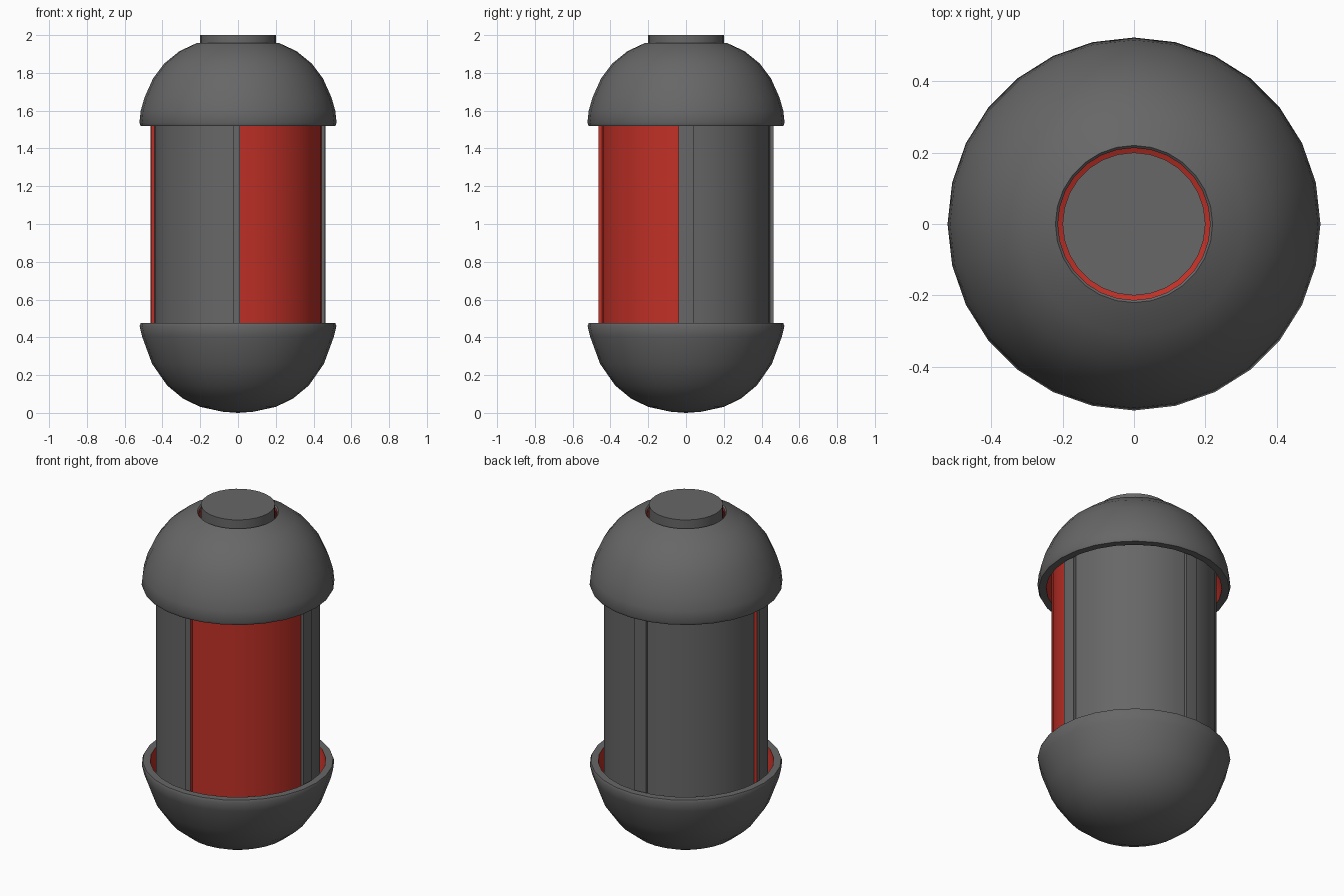
import bpy, bmesh, math

if "Cube" in bpy.data.objects:
    bpy.data.objects.remove(bpy.data.objects["Cube"])

def material(name, rgb):
    m = bpy.data.materials.new(name)
    m.diffuse_color = (*rgb, 1)
    m.use_nodes = True
    m.node_tree.nodes["Principled BSDF"].inputs["Base Color"].default_value = m.diffuse_color
    return m

GREY = material("dark grey", (0.135, 0.135, 0.135))
RED = material("red", (0.53, 0.03, 0.02))

def sweep(name, profile, mats, start=0, end=360, steps=28, closed=True, rule=None):
    """Turn an (r, z) profile about z between two azimuths (degrees)."""
    bm = bmesh.new()
    full = end - start >= 360
    rings = []
    for i in range(steps if full else steps + 1):
        a = math.radians(start + (end - start) * i / steps)
        rings.append([bm.verts.new((r * math.cos(a), r * math.sin(a), z)) for r, z in profile])
    n = len(profile)
    for i in range(steps):
        p, q = rings[i], rings[(i + 1) % len(rings)]
        for j in range(n if closed else n - 1):
            k = (j + 1) % n
            f = bm.faces.new((p[j], q[j], q[k], p[k]))
            if rule:
                f.material_index = rule(j)
    if not full:
        # end caps; the second material, if any, colours them
        for ring in (rings[0], rings[-1]):
            bm.faces.new(ring).material_index = len(mats) - 1
    bmesh.ops.remove_doubles(bm, verts=bm.verts, dist=1e-5)
    bmesh.ops.recalc_face_normals(bm, faces=bm.faces)
    me = bpy.data.meshes.new(name)
    bm.to_mesh(me)
    bm.free()
    for m in mats:
        me.materials.append(m)
    ob = bpy.data.objects.new(name, me)
    bpy.context.collection.objects.link(ob)
    bpy.ops.object.select_all(action='DESELECT')
    ob.select_set(True)
    bpy.context.view_layer.objects.active = ob
    bpy.ops.object.shade_smooth_by_angle(angle=math.radians(35))
    return ob

# top dome: shell with a round opening and a red lining
outer = [(0.475, 1.52), (0.515, 1.52), (0.522, 1.535), (0.515, 1.6), (0.495, 1.67), (0.45, 1.77),
         (0.39, 1.85), (0.31, 1.915), (0.22, 1.957)]
inner = [(0.213, 1.95), (0.213, 1.93), (0.3, 1.88), (0.4, 1.77), (0.455, 1.65), (0.47, 1.56)]
sweep("top_dome", outer + inner, [GREY, RED], rule=lambda j: int(j >= len(outer)))

# bottom bowl: shell with a flat lip and a red lining
outer = [(0.475, 0.475), (0.515, 0.475), (0.521, 0.46), (0.508, 0.405), (0.455, 0.26), (0.375, 0.145),
         (0.29, 0.075), (0.2, 0.032), (0.08, 0.006), (0, 0)]
inner = [(0, 0.05), (0.2, 0.085), (0.34, 0.18), (0.42, 0.3), (0.47, 0.43)]
sweep("bottom_bowl", outer + inner, [GREY, RED], rule=lambda j: int(j >= len(outer)))

# central core that pokes out of the dome
sweep("core", [(0, 0.06), (0.2, 0.1), (0.2, 2.0), (0, 2.0)], [GREY], closed=False)

# curved wall panels, one per quarter, the front right one red
LOW, HIGH = 0.37, 1.64
for name, a, b, mat in [("front_right_panel", -90, 0, RED), ("back_right_panel", 0, 90, GREY),
                        ("back_left_panel", 90, 180, GREY), ("front_left_panel", 180, 270, GREY)]:
    sweep(name, [(0.42, LOW), (0.445, LOW), (0.445, HIGH), (0.42, HIGH)], [mat], a, b, 9)

# raised ribs over the joints: wide on right and back, thin with red sides on left and front
for name, a, b, side in [("right_rib", -5, 5, GREY), ("back_rib", 88, 97, GREY),
                         ("left_rib", 181, 185, RED), ("front_rib", 267, 271.2, RED)]:
    sweep(name, [(0.43, LOW), (0.463, LOW), (0.463, HIGH), (0.43, HIGH)], [GREY, side], a, b, 2)
